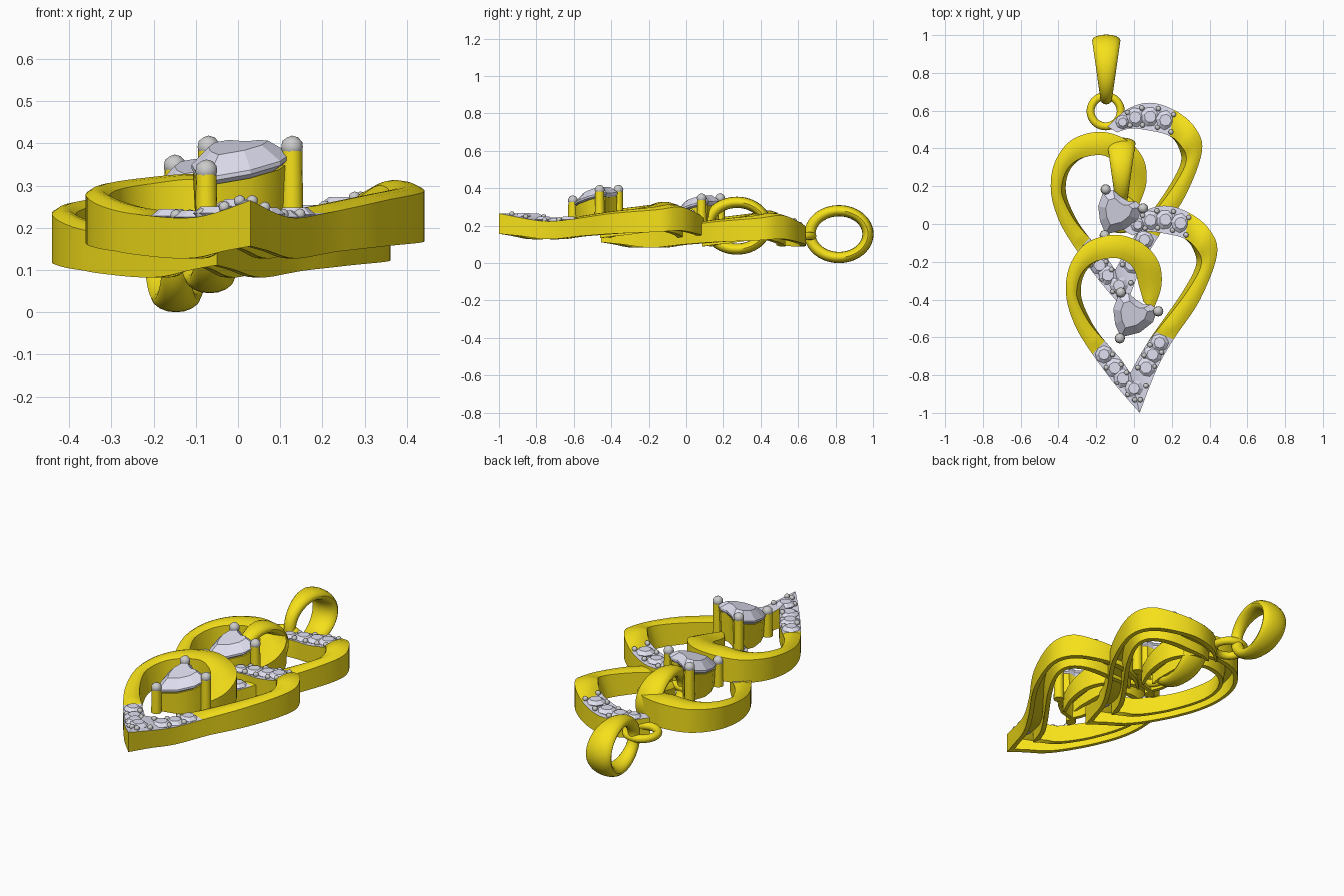
import bpy, bmesh, math
from mathutils import Vector

if "Cube" in bpy.data.objects:
    bpy.data.objects.remove(bpy.data.objects["Cube"])


def material(name, rgb):
    m = bpy.data.materials.new(name)
    m.diffuse_color = (*rgb, 1)
    m.use_nodes = True
    m.node_tree.nodes["Principled BSDF"].inputs["Base Color"].default_value = m.diffuse_color
    return m


GOLD = material("gold", (0.92, 0.75, 0.01))
STONE = material("stone", (0.74, 0.74, 0.88))
SILVER = material("silver", (0.55, 0.55, 0.53))
parts = []


def finish(name, bm, mats, smooth=True):
    bmesh.ops.recalc_face_normals(bm, faces=bm.faces)
    me = bpy.data.meshes.new(name)
    bm.to_mesh(me)
    bm.free()
    for m in mats:
        me.materials.append(m)
    ob = bpy.data.objects.new(name, me)
    bpy.context.collection.objects.link(ob)
    parts.append(ob)
    if smooth:
        bpy.ops.object.select_all(action='DESELECT')
        ob.select_set(True)
        bpy.context.view_layer.objects.active = ob
        bpy.ops.object.shade_smooth_by_angle(angle=math.radians(40))
    return ob


def spline(keys, t):
    """Catmull-Rom through rows of numbers, t counted in rows."""
    n = len(keys) - 1
    i = min(int(t), n - 1)
    f = t - i
    a, b, c, d = (keys[max(0, min(n, i + k))] for k in (-1, 0, 1, 2))
    return [0.5 * (2*q + (r - p)*f + (2*p - 5*q + 4*r - s)*f*f + (3*q - p - 3*r + s)*f**3)
            for p, q, r, s in zip(a, b, c, d)]


def bridge(bm, rings, closed=False):
    """Skin matching rings of verts with quads; returns faces per segment."""
    out = []
    pairs = list(zip(rings, rings[1:])) + ([(rings[-1], rings[0])] if closed else [])
    for r0, r1 in pairs:
        n = len(r0)
        out.append([bm.faces.new((r0[j], r0[(j+1) % n], r1[(j+1) % n], r1[j])) for j in range(n)])
    return out


# Ribbon rows: outer x, y, inner x, y, top z
RIGHT = [(-.06, -.03, -.01, -.06, .235), (.04, .06, .06, -.04, .23), (.16, .097, .16, -.05, .235),
         (.29, .06, .27, -.08, .265), (.40, -.03, .32, -.15, .30), (.44, -.16, .325, -.23, .285),
         (.35, -.40, .25, -.37, .265), (.21, -.61, .11, -.57, .235), (.12, -.77, .04, -.68, .225),
         (.03, -1.0, -.02, -.79, .265)]
LEFT = [(.10, -.46, .05, -.41, .23), (.145, -.33, .03, -.34, .25), (.13, -.20, .00, -.24, .285),
        (.04, -.10, -.05, -.195, .305), (-.10, -.057, -.11, -.18, .315), (-.25, -.10, -.20, -.20, .305),
        (-.34, -.22, -.265, -.27, .292), (-.36, -.37, -.28, -.38, .275), (-.32, -.52, -.235, -.50, .25),
        (-.24, -.66, -.17, -.60, .232), (-.10, -.85, -.07, -.715, .225), (.03, -1.0, -.02, -.79, .265)]


def ribbon(name, keys, pave, lean):
    """Hollow-backed band; top faces inside the pave ranges become stone plate.
    Around the row numbered lean the inner wall slopes inward."""
    bm = bmesh.new()
    rings, ts, sub = [], [], 6
    n = (len(keys) - 1) * sub
    for k in range(n + 1):
        t = k / sub
        ox, oy, ix, iy, z = spline(keys, t)
        ts.append(t)
        low = z - .096 - max(0, z - .24) * .5
        dome = 0 if any(a <= t <= b for a, b in pave) else .01
        e = 1 - .3 * max(0, 1 - abs(t - lean) / 2.2)
        prof = [(0, low), (0, z), (.25*e, z + dome), (.5*e, z + dome*1.3), (.75*e, z + dome), (e, z),
                (1, low), (.78, low), (e - .22, z - .04), (.22, z - .04), (.22, low)]
        rings.append([bm.verts.new((ox + (ix - ox)*u, oy + (iy - oy)*u, h)) for u, h in prof])
    for k, fs in enumerate(bridge(bm, rings)):
        mid = (ts[k] + ts[k+1]) / 2
        if any(a < mid < b for a, b in pave):
            for f in fs[1:5]:
                f.material_index = 1
    bm.faces.new(rings[0])
    bm.faces.new(rings[-1][::-1])
    return finish(name, bm, [GOLD, STONE])


ribbon("right_ribbon", RIGHT, [(0, 3), (7, 9)], 5.2)
ribbon("left_ribbon", LEFT, [(9.1, 11)], 7)


# Small paved stones with grain beads between them
def pave_row(label, keys, stops, step):
    gems, beads = bmesh.new(), bmesh.new()
    for n, t in enumerate(stops):
        ox, oy, ix, iy, z = spline(keys, t)
        c = Vector(((ox + ix)/2, (oy + iy)/2, z))
        r = min(.052, math.hypot(ox - ix, oy - iy) * .45)
        rings = []
        for rad, h in ((.4, -.03), (1, .002), (.6, .018)):
            rings.append([gems.verts.new(c + Vector((r*rad*math.cos(a), r*rad*math.sin(a), h)))
                          for a in [math.tau*j/8 + n for j in range(8)]])
        bridge(gems, rings)
        gems.faces.new(rings[-1])
        gems.faces.new(rings[0])
        ox, oy, ix, iy, z = spline(keys, t + step)
        for u in (.17, .83):
            g = bmesh.ops.create_icosphere(beads, subdivisions=2, radius=.014)
            bmesh.ops.translate(beads, verts=g['verts'],
                                vec=(ox + (ix - ox)*u, oy + (iy - oy)*u, z + .006))
    finish(label + "_stones", gems, [STONE], False)
    finish(label + "_beads", beads, [SILVER])


pave_row("lobe_pave", RIGHT, (.7, 1.35, 2.05, 2.7), .33)
pave_row("right_point_pave", RIGHT, (7.25, 7.75, 8.2), .25)
pave_row("left_point_pave", LEFT, (9.4, 9.85, 10.25), .22)
pave_row("tip_pave", [(-.055, -.87, .055, -.87, .25), (.0, -.935, .04, -.935, .258)], (0,), .9)

# Heart-cut centre stone, tilted toward the tip
OUTLINE = [(-.07, -.60), (-.10, -.53), (-.11, -.45), (-.085, -.38), (-.03, -.365), (.01, -.40),
           (.05, -.425), (.09, -.425), (.125, -.455), (.10, -.52), (.03, -.575)]
MID = Vector((-.01, -.475))


def tilt(x, y):
    return .40 + .115*(x + .07) + .23*(y + .36)


def heart_ring(bm, scale, dz=0, flat=None):
    pts = [MID + (Vector(p) - MID)*scale for p in OUTLINE]
    return [bm.verts.new((p.x, p.y, tilt(p.x, p.y) + dz if flat is None else flat)) for p in pts]


bm = bmesh.new()
rings = [heart_ring(bm, s, d) for s, d in ((.08, -.12), (1, -.035), (1, -.025), (.6, .014))]
bridge(bm, rings)
bm.faces.new(rings[0])
bm.faces.new(rings[-1])
finish("heart_stone", bm, [STONE], False)

# Collar under the stone
bm = bmesh.new()
bridge(bm, [heart_ring(bm, .97, -.045), heart_ring(bm, .9, flat=.20),
            heart_ring(bm, .70, flat=.20), heart_ring(bm, .77, -.05)], closed=True)
finish("stone_collar", bm, [GOLD])

# Three claws with rounded silver ends
claws, tips = bmesh.new(), bmesh.new()
for x, y in ((-.075, -.605), (-.07, -.362), (.128, -.462)):
    top = tilt(x, y) - .005
    g = bmesh.ops.create_cone(claws, cap_ends=True, segments=16, radius1=.027, radius2=.024, depth=top - .2)
    bmesh.ops.translate(claws, verts=g['verts'], vec=(x, y, (top + .2)/2))
    g = bmesh.ops.create_icosphere(tips, subdivisions=2, radius=.027)
    bmesh.ops.translate(tips, verts=g['verts'], vec=(x, y, top - .003))
finish("claws", claws, [GOLD])
finish("claw_tips", tips, [SILVER])


# Bail: flattened loop, broad at the far end; and the small jump ring
def loop(name, nodes, sides, frame):
    bm = bmesh.new()
    rings = []
    for k in range(nodes):
        a = math.tau*k/nodes
        c, radial, axial = frame(a)
        rings.append([bm.verts.new(c + radial*math.cos(b) + axial*math.sin(b))
                      for b in [math.tau*j/sides for j in range(sides)]])
    bridge(bm, rings, closed=True)
    finish(name, bm, [GOLD])


def bail_frame(a):
    c, s = math.cos(a), math.sin(a)
    half = .053 + .022*c
    return (Vector((-.067, .273 + .155*c, .2 + .125*s)), Vector((0, c, s))*.03, Vector((half, 0, 0)))


def ring_frame(a):
    d = Vector((math.cos(a), math.sin(a), 0))
    return Vector((-.07, .052, .19)) + d*.08, d*.021, Vector((0, 0, .021))


loop("bail", 48, 16, bail_frame)
loop("jump_ring", 40, 12, ring_frame)

# The upper heart repeats the lower one, hung slightly behind it
for ob in list(parts):
    twin = ob.copy()
    twin.name = "upper_" + ob.name
    twin.location = (-.08, .545, -.045)
    bpy.context.collection.objects.link(twin)
